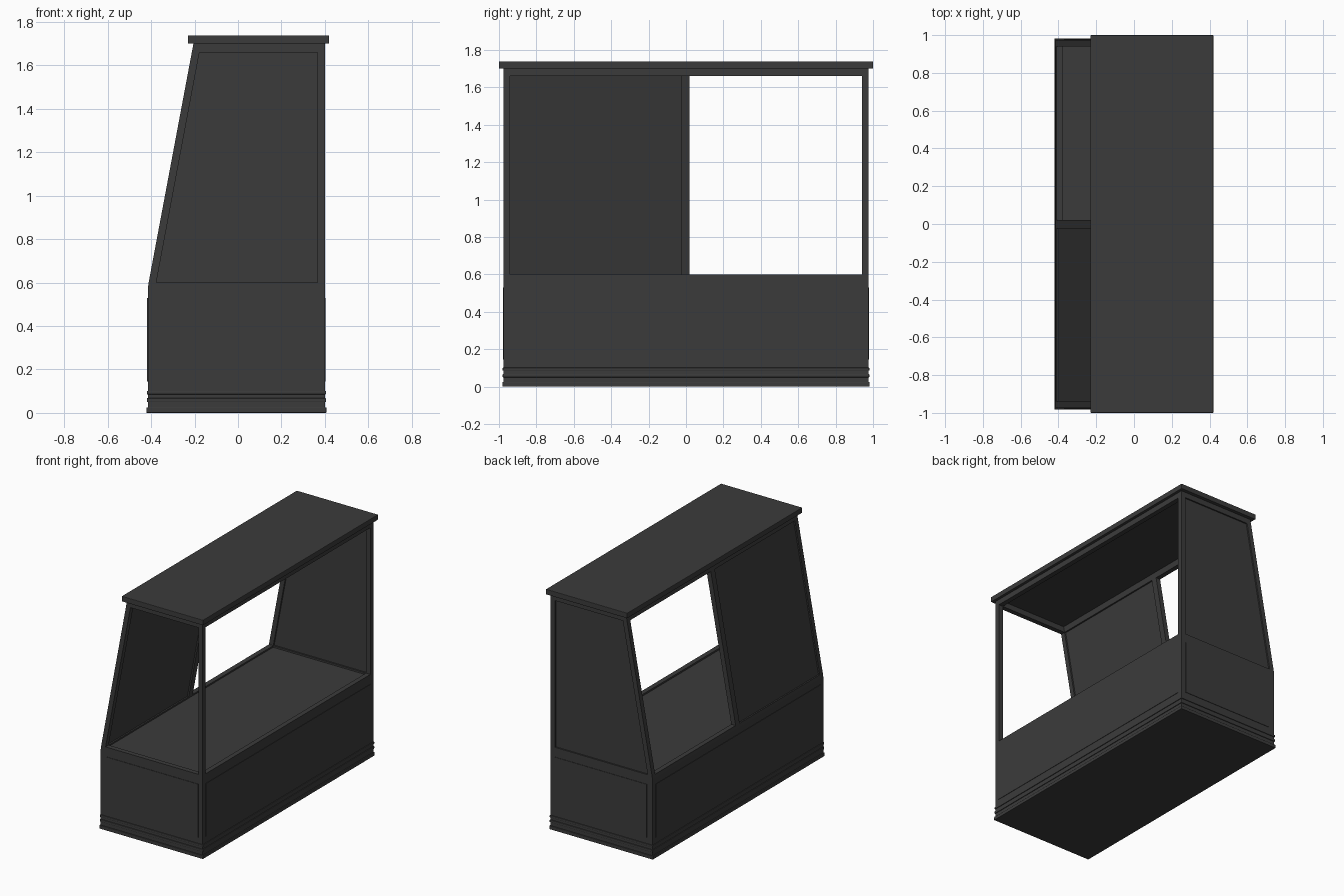
import bpy, bmesh

if "Cube" in bpy.data.objects:
    bpy.data.objects.remove(bpy.data.objects["Cube"], do_unlink=True)

# Single dark charcoal finish
charcoal = bpy.data.materials.new("charcoal")
charcoal.use_nodes = True
COLOR = (0.044, 0.044, 0.044, 1)
charcoal.diffuse_color = COLOR
charcoal.node_tree.nodes["Principled BSDF"].inputs["Base Color"].default_value = COLOR

X0, X1, Y = -0.415, 0.40, 0.975      # cabinet footprint
COUNTER, HEAD, TOP = 0.60, 1.66, 1.70  # counter top, opening head, roof underside
W = 0.035                            # frame width


def slant(z, inset=0.0):
    """x of the sloping side at height z."""
    return X0 + 0.1875 * (z - 0.58) + inset


def prism(name, profile, y0, y1, bevel=0.0):
    """Extrude an xz profile from y0 to y1."""
    bm = bmesh.new()
    near = [bm.verts.new((x, y0, z)) for x, z in profile]
    far = [bm.verts.new((x, y1, z)) for x, z in profile]
    bm.faces.new(near)
    bm.faces.new(far[::-1])
    n = len(profile)
    for i in range(n):
        j = (i + 1) % n
        bm.faces.new((near[j], near[i], far[i], far[j]))
    bmesh.ops.recalc_face_normals(bm, faces=bm.faces)
    mesh = bpy.data.meshes.new(name)
    bm.to_mesh(mesh)
    bm.free()
    mesh.materials.append(charcoal)
    obj = bpy.data.objects.new(name, mesh)
    bpy.context.collection.objects.link(obj)
    if bevel:
        mod = obj.modifiers.new("edge", 'BEVEL')
        mod.width = bevel
        mod.segments = 2
    return obj


def box(name, xa, xb, ya, yb, za, zb, bevel=0.0):
    return prism(name, [(xa, za), (xb, za), (xb, zb), (xa, zb)], ya, yb, bevel)


def sloped(name, inset_a, inset_b, ya, yb, za=COUNTER, zb=TOP):
    """Strip that leans with the sloping side."""
    return prism(name, [(slant(za, inset_a), za), (slant(za, inset_b), za),
                        (slant(zb, inset_b), zb), (slant(zb, inset_a), zb)], ya, yb)


# Base cabinet and its counter
FLOOR = 0.588
box("base_cabinet", X0, X1, -Y, Y, 0, 0.575)
box("counter_floor", X0 + W, X1 - W, -Y + W, Y - W, 0.57, FLOOR)

# Rim around the counter
prism("counter_rim_sloped", [(X0, 0.575), (X0 + W, 0.575), (slant(COUNTER, W), COUNTER),
                             (slant(COUNTER), COUNTER)], -Y, Y)
box("counter_rim_open", X1 - W, X1, -Y, Y, 0.575, COUNTER)
for side, label in ((-1, "front"), (1, "back")):
    ya, yb = sorted((side * Y, side * (Y - W)))
    box(f"counter_rim_{label}", X0 + W, X1 - W, ya, yb, 0.575, COUNTER)

# Plinth and base mouldings
for name, za, zb, out in (("plinth", 0, 0.025, 0.007), ("lower_bead", 0.05, 0.068, 0.005),
                          ("upper_bead", 0.085, 0.101, 0.005)):
    box(name, X0 - out, X1 + out, -Y - out, Y + out, za, zb, 0.003)

# Raised panels on the four base sides
R, LOW, HIGH = 0.003, 0.145, 0.53
box("base_panel_front", X0 + 0.045, X1 - W, -Y - R, -Y + R, LOW, HIGH)
box("base_panel_back", X0 + 0.045, X1 - W, Y - R, Y + R, LOW, HIGH)
box("base_panel_right", X0 - R, X0 + R, -Y + W, Y - W, LOW, HIGH)
box("base_panel_left", X1 - R, X1 + R, -Y + W, Y - W, LOW, HIGH)

# Corner posts, upright and sloping
for side, label in ((-1, "front"), (1, "back")):
    ya, yb = sorted((side * Y, side * (Y - W)))
    box(f"upright_post_{label}", X1 - W, X1, ya, yb, COUNTER, TOP)
    sloped(f"sloped_post_{label}", 0, W, ya, yb)
    # End header between the posts
    prism(f"header_{label}", [(slant(HEAD, W), HEAD), (X1 - W, HEAD),
                              (X1 - W, TOP), (slant(TOP, W), TOP)], ya, yb)

# Long headers and the middle mullion
box("header_open_side", X1 - W, X1, -Y + W, Y - W, HEAD, TOP)
sloped("header_sloped_side", 0, W, -Y + W, Y - W, HEAD, TOP)
sloped("mullion", 0, W, -0.025, 0.02, COUNTER, HEAD)

# Solid infill panels: half of the sloping side and the whole back end
sloped("sloped_panel", 0.010, 0.024, -Y + W, -0.025, COUNTER, HEAD)
prism("back_panel", [(slant(COUNTER, W), COUNTER), (X1 - W, COUNTER),
                     (X1 - W, HEAD), (slant(HEAD, W), HEAD)], Y - 0.024, Y - 0.010)

# Overhanging roof slab
box("roof", -0.23, 0.42, -1, 1, TOP, 1.738, 0.003)
